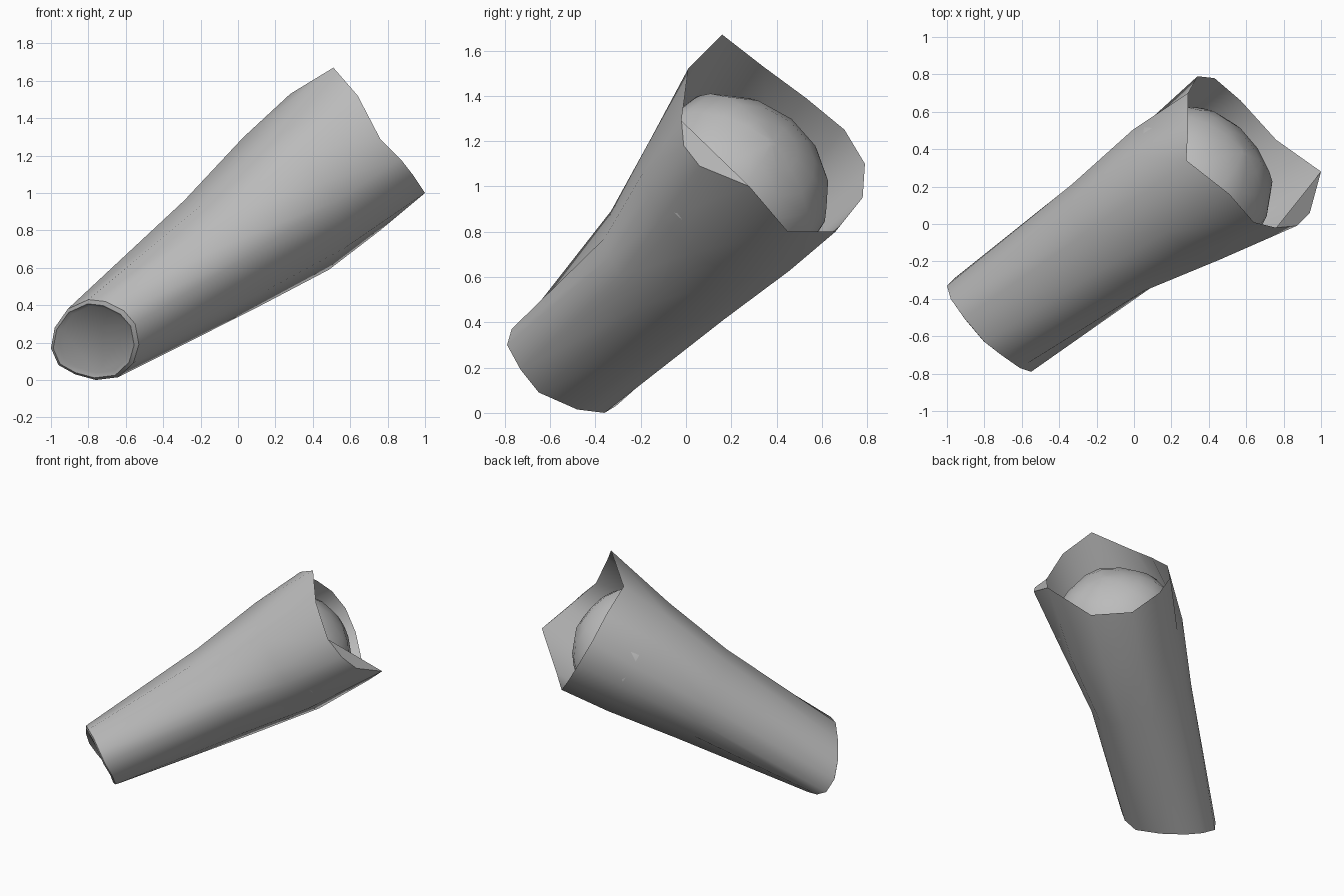
import bpy, bmesh, math
from mathutils import Vector

cube = bpy.data.objects.get("Cube")
if cube:
    bpy.data.objects.remove(cube)

grey = bpy.data.materials.new("plain_grey")
grey.use_nodes = True
colour = (0.5, 0.5, 0.5, 1)
grey.diffuse_color = colour
grey.node_tree.nodes["Principled BSDF"].inputs["Base Color"].default_value = colour

# Ragged rim of the upper opening, running round the tube
rim = [Vector(p) for p in (
    (.28, .34, 1.53), (.51, .16, 1.67), (.64, .01, 1.52), (.76, -.02, 1.29),
    (.87, -.01, 1.18), (.94, .06, 1.09), (1.0, .28, 1.0), (.76, .45, .80),
    (.57, .66, .80), (.43, .78, .95), (.34, .79, 1.10), (.29, .70, 1.25),
    (.29, .53, 1.39))]

# Edge of the narrow lower end, in the same order
cuff = [Vector(p) for p in (
    (-.91, -.50, .38), (-.80, -.63, .43), (-.71, -.70, .42), (-.61, -.77, .37),
    (-.55, -.79, .30), (-.53, -.73, .19), (-.56, -.65, .09), (-.64, -.48, .015),
    (-.76, -.36, 0), (-.87, -.31, .03), (-.96, -.29, .08), (-1.0, -.33, .17),
    (-.98, -.40, .28))]

# Tube frame: axis, sideways and upward directions
low = Vector((-.77, -.53, .22))
high = Vector((.56, .39, 1.21))
length = (high - low).length
axis = (high - low).normalized()
side = axis.cross(Vector((0, 0, 1))).normalized()
up = side.cross(axis)
angles = [math.atan2((p - high).dot(up), (p - high).dot(side)) for p in rim]


def section(t, front, back, top, bottom):
    """Lopsided oval across the tube at fraction t of its length."""
    ring = []
    for a in angles:
        s = math.cos(a) * (front if math.cos(a) > 0 else back)
        w = math.sin(a) * (top if math.sin(a) > 0 else bottom)
        ring.append(low + axis * t * length + side * s + up * w)
    return ring


def shrink(ring, scale, push):
    """Scale a ring about its middle and slide it along the axis."""
    mid = sum(ring, Vector()) / len(ring)
    return [mid + (p - mid) * scale + axis * push for p in ring]


def loft(name, rings, patch=()):
    """Skin a row of rings, closing the first one; patch fills a notch in the last."""
    bm = bmesh.new()
    rows = [[bm.verts.new(p) for p in ring] for ring in rings]
    n = len(angles)
    for a, b in zip(rows, rows[1:]):
        for i in range(n):
            j = (i + 1) % n
            bm.faces.new((a[i], a[j], b[j], b[i]))
    bm.faces.new(rows[0])
    if patch:
        bm.faces.new([rows[-1][i] for i in patch])
    bmesh.ops.recalc_face_normals(bm, faces=bm.faces)
    mesh = bpy.data.meshes.new(name)
    bm.to_mesh(mesh)
    bm.free()
    mesh.materials.append(grey)
    obj = bpy.data.objects.new(name, mesh)
    bpy.context.collection.objects.link(obj)
    bpy.ops.object.select_all(action='DESELECT')
    obj.select_set(True)
    bpy.context.view_layer.objects.active = obj
    bpy.ops.object.shade_smooth_by_angle(angle=math.radians(45))


# Sleeve with a rounded lip, a closed narrow end and a folded front edge
middle = section(.5, .335, .365, .30, .395)
upper = section(.77, .43, .42, .385, .465)
loft("sleeve", [shrink(cuff, .83, .005), shrink(cuff, .92, -.01), cuff,
                middle, upper, rim], patch=(3, 4, 5, 6))

# Long dome closing the wide end inside the ragged rim
base = [u.lerp(r, .2) for u, r in zip(upper, rim)]
dome = [shrink(base, .985 * math.cos(a), .36 * math.sin(a))
        for a in (math.radians(d) for d in (87, 72, 56, 42, 28, 14, 0))]
loft("end_dome", dome)
